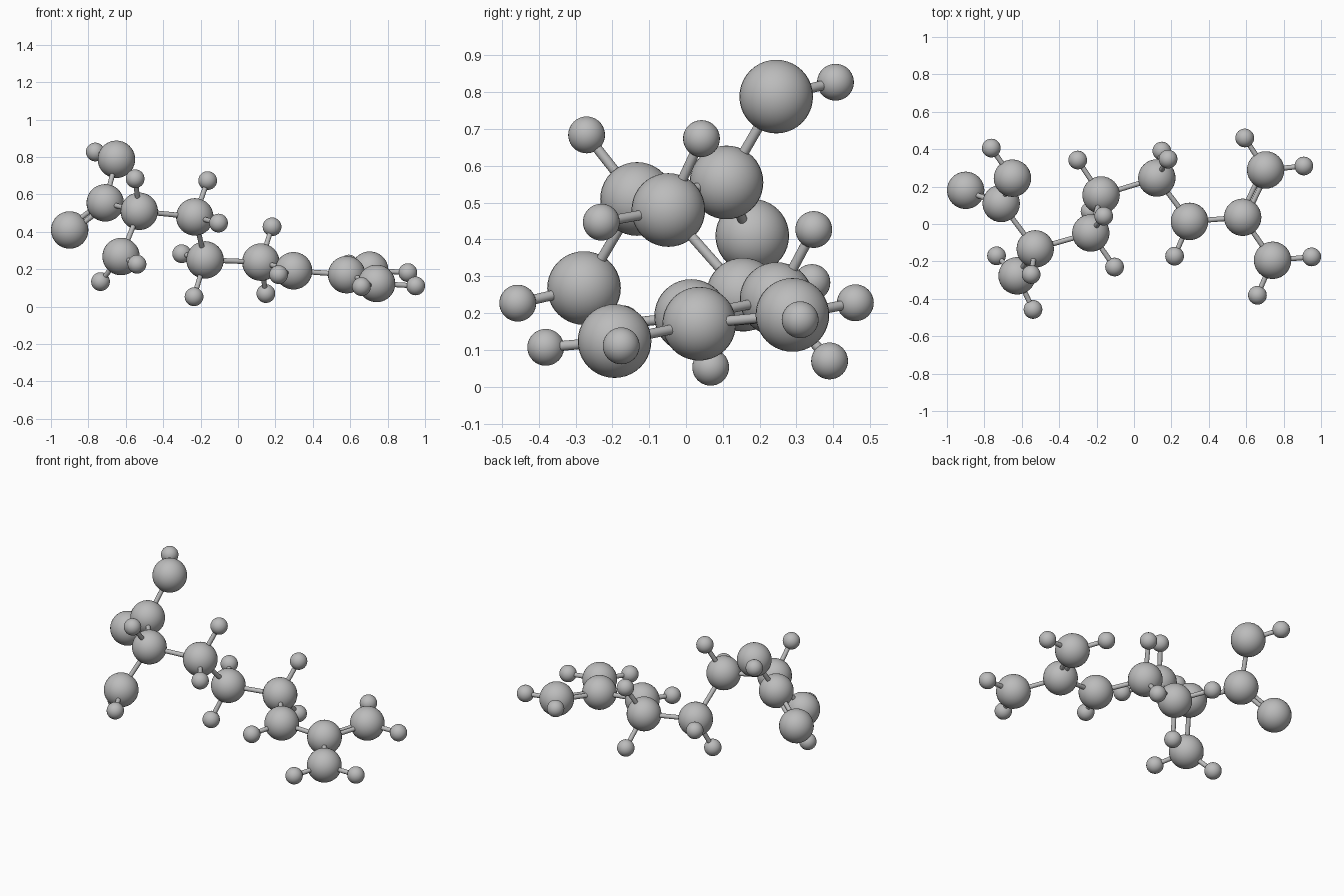
import bpy
import bmesh
from mathutils import Vector

cube = bpy.data.objects.get("Cube")
if cube:
    bpy.data.objects.remove(cube)

grey = bpy.data.materials.new("mid_grey")
grey.use_nodes = True
grey.diffuse_color = (0.5, 0.5, 0.5, 1)
grey.node_tree.nodes["Principled BSDF"].inputs["Base Color"].default_value = (0.5, 0.5, 0.5, 1)

BIG, SMALL, ROD = 0.1, 0.05, 0.0135


def finish(name, bm):
    """Turn a bmesh into a smooth grey object."""
    mesh = bpy.data.meshes.new(name)
    bm.to_mesh(mesh)
    bm.free()
    mesh.materials.append(grey)
    obj = bpy.data.objects.new(name, mesh)
    bpy.context.collection.objects.link(obj)
    bpy.ops.object.select_all(action="DESELECT")
    obj.select_set(True)
    bpy.context.view_layer.objects.active = obj
    bpy.ops.object.shade_smooth_by_angle()
    return obj


def ball(name, centre, radius):
    bm = bmesh.new()
    bmesh.ops.create_uvsphere(bm, u_segments=32, v_segments=20, radius=radius)
    finish(name, bm).location = centre


def rod(name, a, b, shift=Vector()):
    a, b = Vector(a), Vector(b)
    bm = bmesh.new()
    bmesh.ops.create_cone(bm, cap_ends=True, segments=16, radius1=ROD,
                          radius2=ROD, depth=(b - a).length)
    obj = finish(name, bm)
    obj.rotation_euler = (b - a).to_track_quat("Z", "Y").to_euler()
    obj.location = (a + b) / 2 + shift


# Large balls: name, centre, and the ball each one hangs from
large = {
    "acid_carbon": ((-0.71, 0.11, 0.555), None),
    "acid_double_oxygen": ((-0.90, 0.18, 0.41), None),
    "acid_oxygen": ((-0.65, 0.245, 0.788), "acid_carbon"),
    "alpha_carbon": ((-0.528, -0.133, 0.51), "acid_carbon"),
    "amine_nitrogen": ((-0.625, -0.277, 0.268), "alpha_carbon"),
    "chain_carbon_1": ((-0.231, -0.048, 0.48), "alpha_carbon"),
    "chain_carbon_2": ((-0.176, 0.155, 0.25), "chain_carbon_1"),
    "chain_carbon_3": ((0.122, 0.246, 0.238), "chain_carbon_2"),
    "chain_nitrogen": ((0.297, 0.014, 0.192), "chain_carbon_3"),
    "fork_carbon": ((0.581, 0.036, 0.171), "chain_nitrogen"),
    "fork_nitrogen_back": ((0.704, 0.289, 0.195), None),
    "fork_nitrogen_front": ((0.741, -0.194, 0.124), "fork_carbon"),
}

# Small end balls, grouped by the large ball that carries them
small = {
    "acid_oxygen": [(-0.763, 0.406, 0.827)],
    "alpha_carbon": [(-0.55, -0.27, 0.684)],
    "amine_nitrogen": [(-0.735, -0.17, 0.134), (-0.54, -0.457, 0.227)],
    "chain_carbon_1": [(-0.162, 0.042, 0.674), (-0.104, -0.23, 0.447)],
    "chain_carbon_2": [(-0.301, 0.342, 0.283), (-0.235, 0.067, 0.053)],
    "chain_carbon_3": [(0.182, 0.347, 0.427), (0.149, 0.39, 0.07)],
    "chain_nitrogen": [(0.217, -0.172, 0.171)],
    "fork_nitrogen_back": [(0.592, 0.46, 0.228), (0.908, 0.31, 0.182)],
    "fork_nitrogen_front": [(0.66, -0.381, 0.107), (0.95, -0.176, 0.111)],
}

for name, (centre, parent) in large.items():
    ball(name, centre, BIG)
    if parent:
        rod(name + "_rod", large[parent][0], centre)

for parent, centres in small.items():
    for i, centre in enumerate(centres, 1):
        ball(f"{parent}_hydrogen_{i}", centre, SMALL)
        rod(f"{parent}_hydrogen_rod_{i}", large[parent][0], centre)

# Paired rods, set side by side across the given axis
for start, end, axis in (("acid_carbon", "acid_double_oxygen", (0, 1, 0)),
                         ("fork_carbon", "fork_nitrogen_back", (0, 0, 1))):
    a, b = Vector(large[start][0]), Vector(large[end][0])
    side = (b - a).cross(Vector(axis)).normalized() * 0.0145
    rod(end + "_rod_1", a, b, side)
    rod(end + "_rod_2", a, b, -side)
